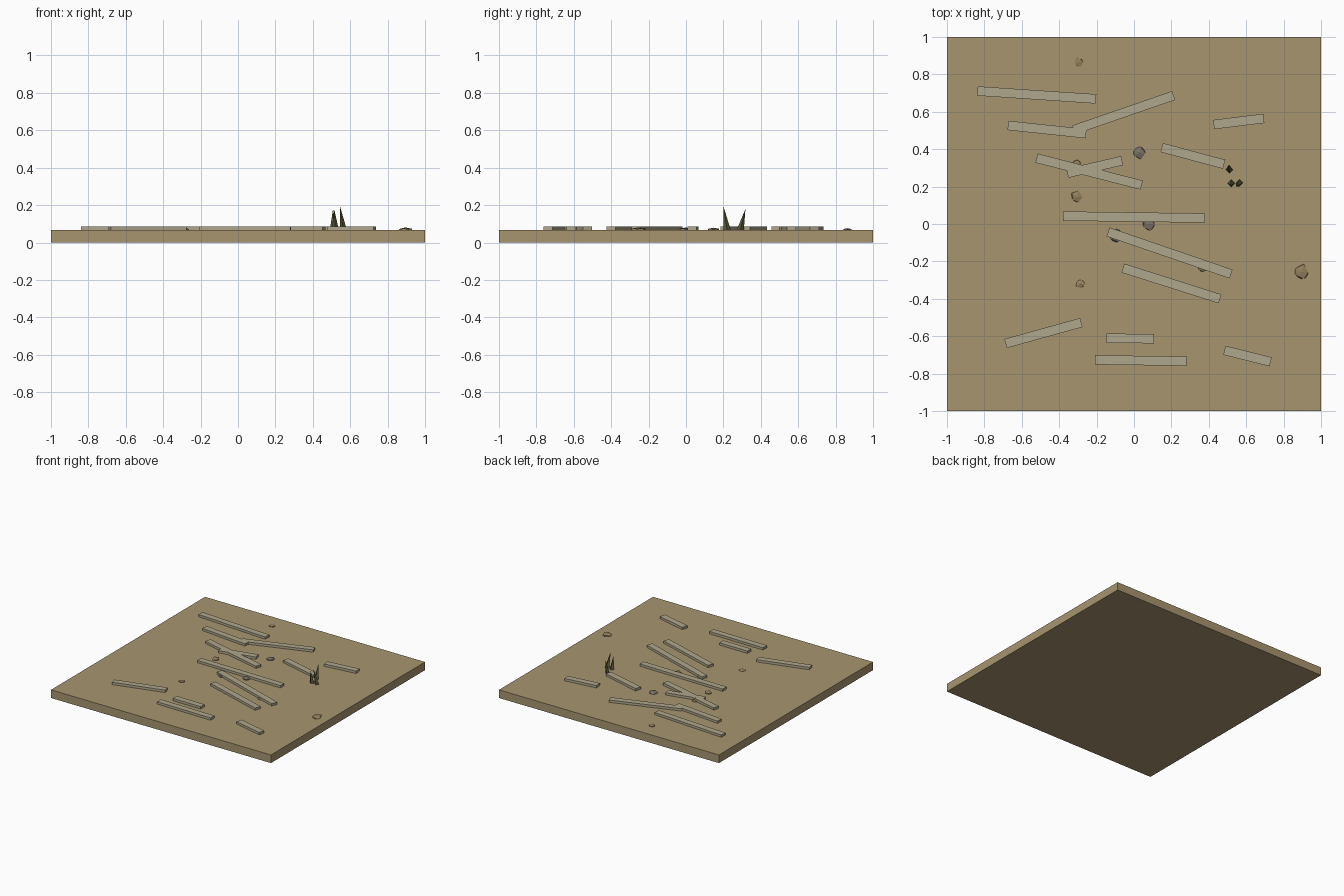
import bpy, bmesh, math, random
from mathutils import Vector, Matrix

if "Cube" in bpy.data.objects:
    bpy.data.objects.remove(bpy.data.objects["Cube"])

random.seed(4)
TOP = 0.067  # upper surface of the ground slab


def material(name, rgb):
    m = bpy.data.materials.new(name)
    m.diffuse_color = (*rgb, 1)
    m.use_nodes = True
    m.node_tree.nodes["Principled BSDF"].inputs["Base Color"].default_value = m.diffuse_color
    return m


sand = material("sand", (0.39, 0.30, 0.16))
wood = material("weathered_wood", (0.43, 0.38, 0.26))
grey = material("grey_stone", (0.20, 0.17, 0.14))
tan = material("tan_stone", (0.30, 0.22, 0.11))
green = material("dry_grass", (0.10, 0.10, 0.04))


def finish(name, bm, mat):
    mesh = bpy.data.meshes.new(name)
    bm.to_mesh(mesh)
    bm.free()
    mesh.materials.append(mat)
    ob = bpy.data.objects.new(name, mesh)
    bpy.context.collection.objects.link(ob)
    return ob


def box(name, centre, size, angle, mat):
    bm = bmesh.new()
    m = (Matrix.Translation(centre) @ Matrix.Rotation(math.radians(angle), 4, 'Z')
         @ Matrix.Diagonal((*size, 1)))
    bmesh.ops.create_cube(bm, size=1, matrix=m)
    return finish(name, bm, mat)


def rock(name, x, y, radius, mat):
    bm = bmesh.new()
    bmesh.ops.create_icosphere(bm, subdivisions=1, radius=radius)
    for v in bm.verts:
        v.co *= random.uniform(0.8, 1.2)
        v.co.z *= 0.4
    bmesh.ops.translate(bm, verts=bm.verts, vec=(x, y, TOP))
    return finish(name, bm, mat)


def blade(name, base, tip, radius, mat):
    # Four-sided spike with its point sheared towards the tip
    bm = bmesh.new()
    bmesh.ops.create_cone(bm, cap_ends=True, segments=4, radius1=radius, radius2=0, depth=1)
    base, tip = Vector(base), Vector(tip)
    for v in bm.verts:
        t = v.co.z + 0.5
        v.co = Vector((v.co.x, v.co.y, 0)) + base.lerp(tip, t)
    return finish(name, bm, mat)


# Ground slab
box("ground_slab", (0, 0, TOP / 2), (2, 2, TOP), 0, sand)

# Planks: x, y, length, angle
planks = [
    (-0.52, 0.69, 0.635, -3.8), (-0.465, 0.505, 0.42, -6), (-0.055, 0.595, 0.565, 19),
    (-0.24, 0.28, 0.58, -14.4), (-0.21, 0.305, 0.30, 13), (0.0, 0.037, 0.76, -0.8),
    (0.19, -0.155, 0.695, -18.9), (0.20, -0.318, 0.545, -17.6), (-0.484, -0.583, 0.42, 15.5),
    (-0.02, -0.612, 0.255, -0.5), (0.037, -0.73, 0.49, -0.8), (0.607, -0.706, 0.255, -14),
    (0.56, 0.548, 0.27, 7), (0.315, 0.364, 0.345, -15),
]
for i, (x, y, length, angle) in enumerate(planks, 1):
    box(f"plank_{i}", (x, y, 0.0755 + i * 0.00005), (length, 0.05, 0.021), angle, wood)

# Stones: x, y, radius, material
stones = [
    (-0.295, 0.866, 0.026, tan), (0.027, 0.38, 0.035, grey), (-0.305, 0.145, 0.033, tan),
    (-0.095, -0.06, 0.04, grey), (0.077, 0.0, 0.036, grey), (0.365, -0.235, 0.026, tan),
    (-0.288, -0.32, 0.025, tan), (0.895, -0.257, 0.042, tan), (-0.305, 0.32, 0.03, tan),
]
for i, (x, y, r, m) in enumerate(stones, 1):
    rock(f"stone_{i}", x, y, r, m)

# Grass tuft
blades = [
    ((0.51, 0.29, TOP), (0.508, 0.318, 0.18)),
    ((0.52, 0.218, TOP), (0.515, 0.205, 0.175)),
    ((0.563, 0.22, TOP), (0.545, 0.20, 0.195)),
]
for i, (base, tip) in enumerate(blades, 1):
    blade(f"grass_blade_{i}", base, tip, 0.019, green)
